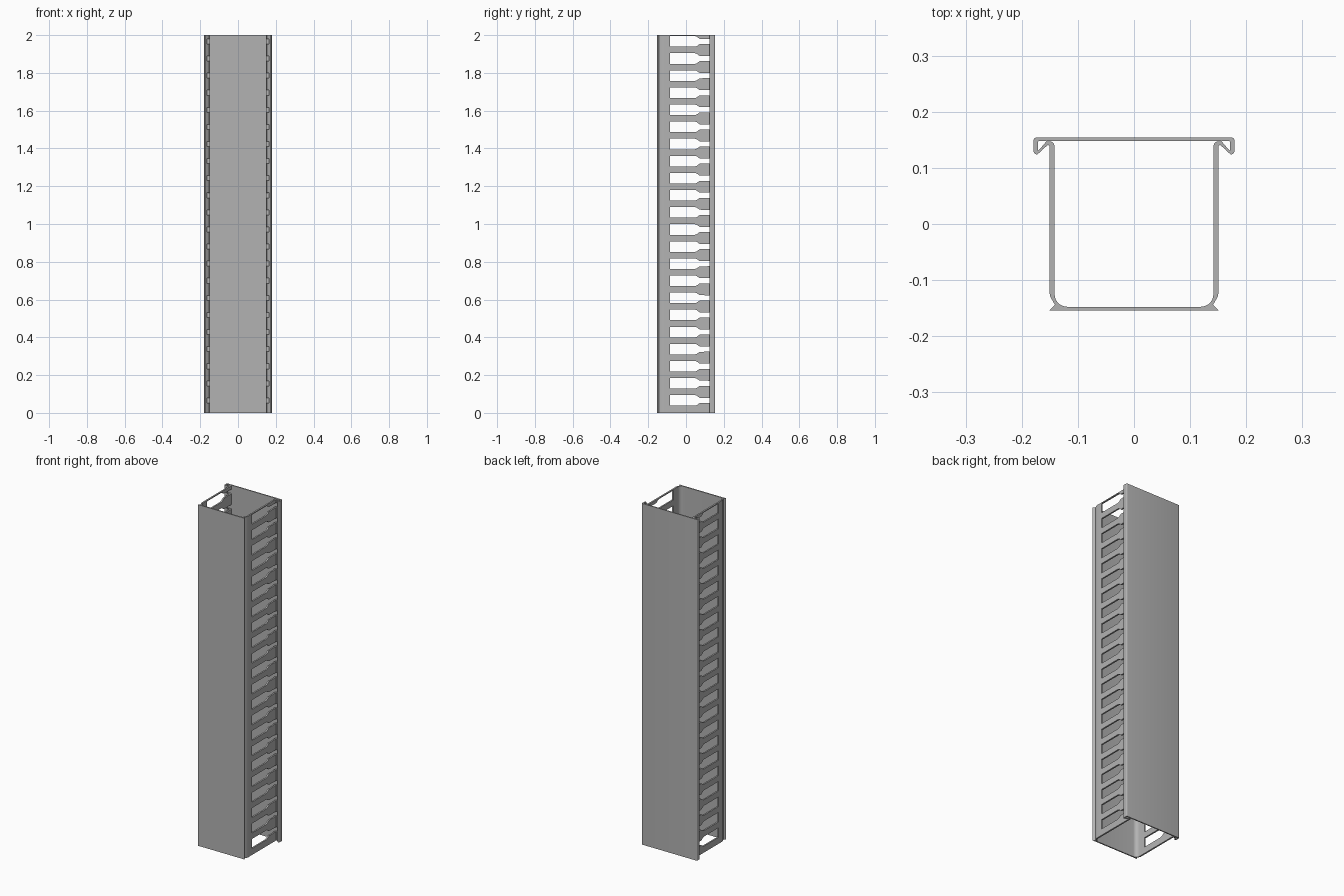
import bpy, bmesh, math
from mathutils import Vector

if "Cube" in bpy.data.objects:
    bpy.data.objects.remove(bpy.data.objects["Cube"])

HEIGHT = 2.0
grey = bpy.data.materials.new("duct grey")
grey.use_nodes = True
colour = (0.45, 0.45, 0.45, 1)
grey.diffuse_color = colour
grey.node_tree.nodes["Principled BSDF"].inputs["Base Color"].default_value = colour


def arc(cx, cy, r, a0, a1, steps=8):
    """Points along a circular arc, angles in degrees."""
    angles = [math.radians(a0 + (a1 - a0) * i / steps) for i in range(steps + 1)]
    return [(cx + r * math.cos(a), cy + r * math.sin(a)) for a in angles]


def prism(bm, points, sweep):
    """Closed polygon swept along a vector."""
    face = bm.faces.new([bm.verts.new(p) for p in points])
    new = bmesh.ops.extrude_face_region(bm, geom=[face])["geom"]
    bmesh.ops.translate(bm, vec=sweep,
                        verts=[v for v in new if isinstance(v, bmesh.types.BMVert)])


def make_object(name, bm):
    bmesh.ops.recalc_face_normals(bm, faces=bm.faces)
    mesh = bpy.data.meshes.new(name)
    bm.to_mesh(mesh)
    bm.free()
    mesh.materials.append(grey)
    obj = bpy.data.objects.new(name, mesh)
    bpy.context.collection.objects.link(obj)
    return obj


def extrusion(name, half):
    """Mirror the right half of a cross-section and extrude it upwards."""
    outline = half + [(-x, y) for x, y in reversed(half)]
    bm = bmesh.new()
    prism(bm, [(x, y, 0) for x, y in outline], Vector((0, 0, HEIGHT)))
    return make_object(name, bm)


def smooth(obj):
    bpy.ops.object.select_all(action='DESELECT')
    obj.select_set(True)
    bpy.context.view_layer.objects.active = obj
    bpy.ops.object.shade_smooth_by_angle(angle=math.radians(30))


# Channel: flared foot, side wall, outward barb, rounded inner corner
foot = [(0.151, -0.1545), (0.141, -0.144)]
wall = [(0.1495, -0.129), (0.1505, -0.122), (0.1505, 0.138)]
barb = [(0.153, 0.141), (0.168, 0.129), (0.17, 0.131), (0.156, 0.1475)]
crest = arc(0.151, 0.138, 0.0095, 80, 180, 6)
corner = arc(0.119, -0.125, 0.0225, 0, -90)
channel = extrusion("slotted_channel", foot + wall + barb + crest + corner)

# Bottle-shaped slots, open at the back edge of both side walls
SLOTS, FIRST, PITCH = 22, 0.066, 0.0905
edge = [(-0.085, 0.028), (0.048, 0.028), (0.057, 0.025), (0.072, 0.014), (0.2, 0.013)]
bm = bmesh.new()
for i in range(SLOTS):
    z = FIRST + i * PITCH
    ring = edge + [(y, -h) for y, h in reversed(edge)]
    prism(bm, [(-0.3, y, z + h) for y, h in ring], Vector((0.6, 0, 0)))
cutter = make_object("slot_cutter", bm)
cutter.hide_render = True

cut = channel.modifiers.new("slots", 'BOOLEAN')
cut.operation = 'DIFFERENCE'
cut.solver = 'EXACT'
cut.object = cutter
bpy.context.view_layer.objects.active = channel
bpy.ops.object.modifier_apply(modifier=cut.name)
bpy.data.objects.remove(cutter)
smooth(channel)

# Snap-on cover with hooked lips
outer = arc(0.173, 0.1485, 0.006, 90, 0, 5)
lip = arc(0.173, 0.130, 0.006, 0, -90, 4)
hook = [(0.171, 0.125), (0.163, 0.132), (0.165, 0.134), (0.1715, 0.131)]
inner = [(0.1715, 0.146), (0.170, 0.148)]
cover = extrusion("snap_on_cover", outer + lip + hook + inner)
smooth(cover)
